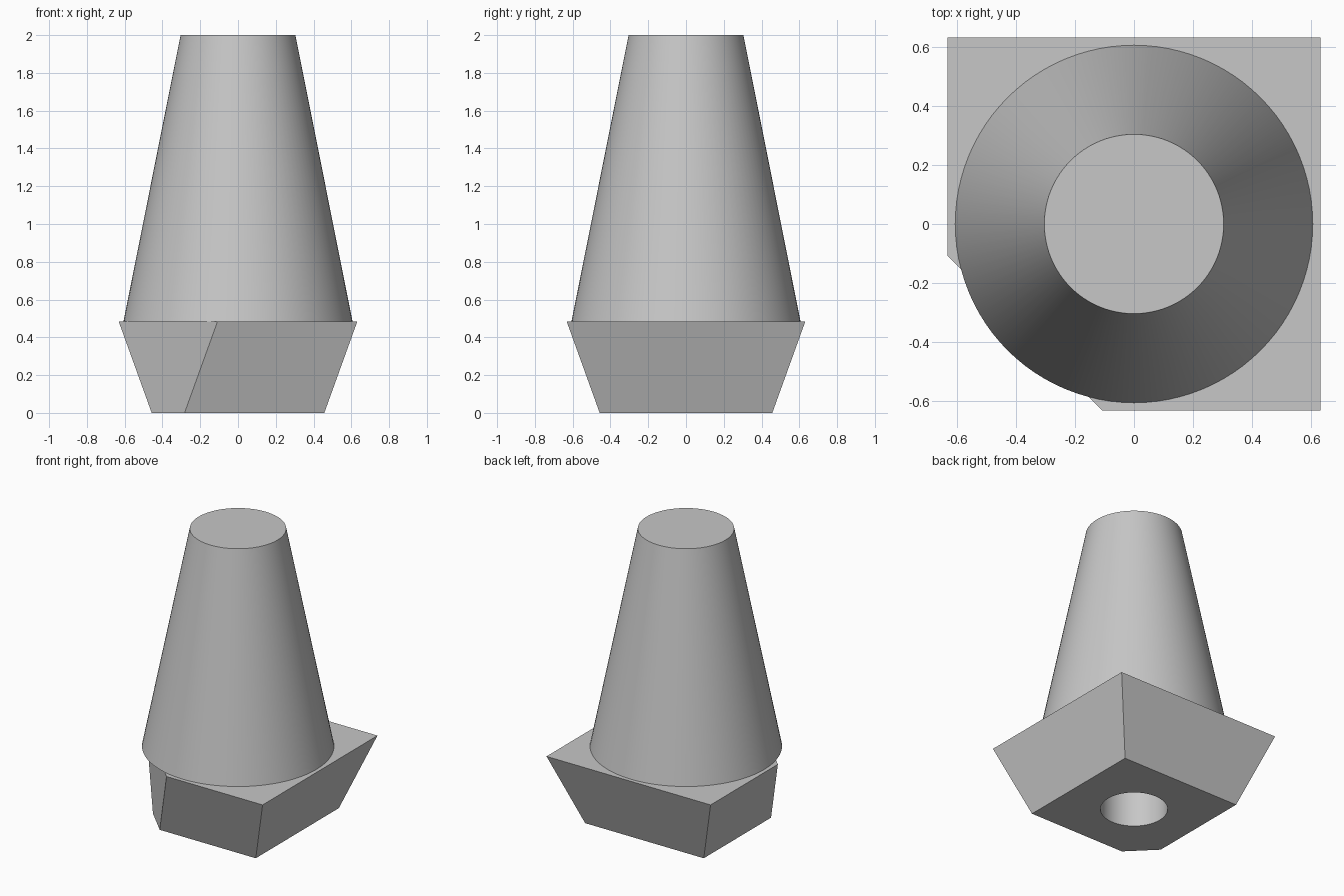
import bpy
import bmesh
import math

default = bpy.data.objects.get("Cube")
if default:
    bpy.data.objects.remove(default, do_unlink=True)

BASE_H = 0.485
TOTAL_H = 2.0

grey = bpy.data.materials.new("plain_grey")
grey.use_nodes = True
colour = (0.57, 0.57, 0.57, 1.0)
grey.diffuse_color = colour
grey.node_tree.nodes["Principled BSDF"].inputs["Base Color"].default_value = colour


def make_object(name, bm):
    bmesh.ops.recalc_face_normals(bm, faces=bm.faces[:])
    mesh = bpy.data.meshes.new(name)
    bm.to_mesh(mesh)
    bm.free()
    mesh.materials.append(grey)
    obj = bpy.data.objects.new(name, mesh)
    bpy.context.collection.objects.link(obj)
    return obj


def make_cone(name, r_bottom, r_top, z0, z1, sides):
    bm = bmesh.new()
    bmesh.ops.create_cone(bm, cap_ends=True, segments=sides,
                          radius1=r_bottom, radius2=r_top, depth=z1 - z0)
    bmesh.ops.translate(bm, verts=bm.verts[:], vec=(0, 0, (z0 + z1) / 2))
    return make_object(name, bm)


def smooth(obj):
    bpy.ops.object.select_all(action='DESELECT')
    obj.select_set(True)
    bpy.context.view_layer.objects.active = obj
    bpy.ops.object.shade_smooth_by_angle(angle=math.radians(30))


def base_ring(bm, half, z, cut=0.74):
    """Square with one corner sliced off along x + y = -cut."""
    c = half - cut
    points = [(half, -half), (half, half), (-half, half), (-half, c), (c, -half)]
    return [bm.verts.new((x, y, z)) for x, y in points]


# Flared square base with one vertical corner cut
bm = bmesh.new()
low = base_ring(bm, 0.457, 0)
high = base_ring(bm, 0.632, BASE_H)
bm.faces.new(low)
bm.faces.new(high)
for i in range(len(low)):
    j = (i + 1) % len(low)
    bm.faces.new((low[i], low[j], high[j], high[i]))
base = make_object("base", bm)

# Round socket bored up through the base
cutter = make_cone("socket_cutter", 0.212, 0.212, -0.2, BASE_H + 0.2, 64)
cutter.hide_render = True
bore = base.modifiers.new("socket", 'BOOLEAN')
bore.operation = 'DIFFERENCE'
bore.solver = 'EXACT'
bore.object = cutter
bpy.ops.object.select_all(action='DESELECT')
base.select_set(True)
bpy.context.view_layer.objects.active = base
bpy.ops.object.modifier_apply(modifier=bore.name)
bpy.data.objects.remove(cutter, do_unlink=True)
smooth(base)

# Tapered round body
body = make_cone("tapered_body", 0.606, 0.304, BASE_H, TOTAL_H, 96)
smooth(body)
